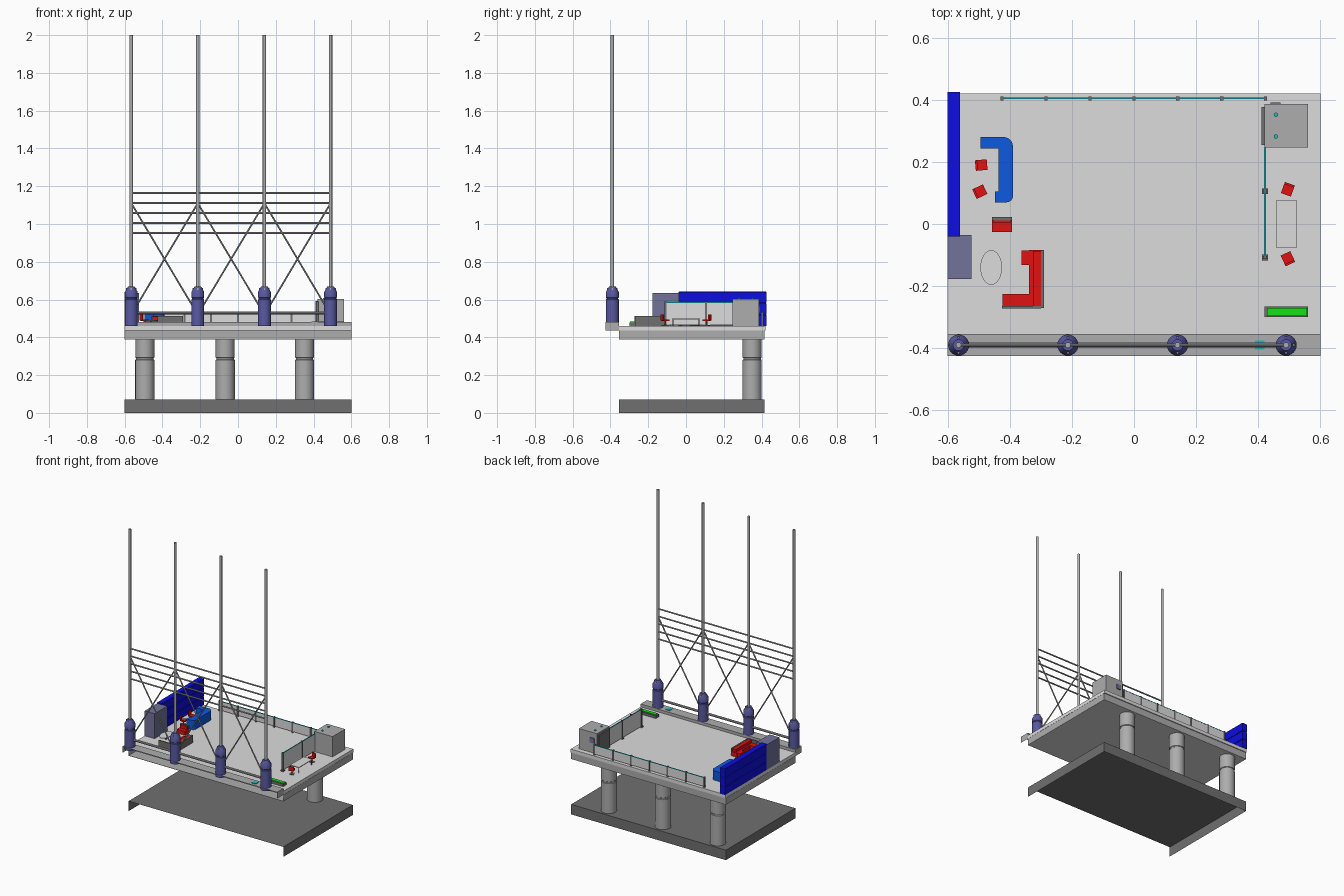
import bpy, bmesh, math
from mathutils import Matrix, Vector

cube = bpy.data.objects.get("Cube")
if cube:
    bpy.data.objects.remove(cube, do_unlink=True)


def material(name, *rgb):
    m = bpy.data.materials.new(name)
    m.use_nodes = True
    m.diffuse_color = (*rgb, 1)
    m.node_tree.nodes["Principled BSDF"].inputs["Base Color"].default_value = (*rgb, 1)
    return m


FLOOR = material("pale floor", .72, .72, .72)
GRAY = material("mid gray", .42, .42, .42)
DARK = material("dark gray", .16, .16, .16)
TOWER = material("tower blue", .1, .1, .36)
SLATE = material("slate", .17, .17, .33)
BLUE = material("deep blue", .004, .004, .75)
AZURE = material("azure", .004, .1, .75)
RED = material("red", .75, .006, .006)
GREEN = material("green", .008, .75, .008)
TEAL = material("teal", .01, .5, .55)


def finish(name, bm, mat, smooth=False):
    mesh = bpy.data.meshes.new(name)
    bm.to_mesh(mesh)
    bm.free()
    mesh.materials.append(mat)
    obj = bpy.data.objects.new(name, mesh)
    bpy.context.collection.objects.link(obj)
    if smooth:
        bpy.ops.object.select_all(action="DESELECT")
        obj.select_set(True)
        bpy.context.view_layer.objects.active = obj
        bpy.ops.object.shade_smooth_by_angle(angle=math.radians(35))
    return obj


def box(name, xs, ys, zs, mat, place=Matrix(), open_sides=()):
    """Box from ranges; open_sides lists outward directions left without a face."""
    bm = bmesh.new()
    bmesh.ops.create_cube(bm, size=1)
    bm.normal_update()
    gone = [f for f in bm.faces if any(f.normal.dot(Vector(d)) > .9 for d in open_sides)]
    bmesh.ops.delete(bm, geom=gone, context="FACES")
    size = [r[1] - r[0] for r in (xs, ys, zs)]
    mid = [(r[1] + r[0]) / 2 for r in (xs, ys, zs)]
    bm.transform(place @ Matrix.Translation(mid) @ Matrix.Diagonal((*size, 1)))
    return finish(name, bm, mat)


def rod(name, a, b, radius, mat, sides=10):
    a, b = Vector(a), Vector(b)
    bm = bmesh.new()
    bmesh.ops.create_cone(bm, cap_ends=True, segments=sides, radius1=radius,
                          radius2=radius, depth=(b - a).length)
    turn = (b - a).to_track_quat("Z", "Y").to_matrix().to_4x4()
    bm.transform(Matrix.Translation((a + b) / 2) @ turn)
    return finish(name, bm, mat, True)


def lathe(name, x, y, profile, mat, stretch=1, sides=24):
    """Closed round body from (radius, height) pairs."""
    bm = bmesh.new()
    rings = []
    for r, z in profile:
        angles = [math.tau * i / sides for i in range(sides)]
        rings.append([bm.verts.new((x + r * math.cos(a), y + stretch * r * math.sin(a), z))
                      for a in angles])
    for low, high in zip(rings, rings[1:]):
        for i in range(sides):
            j = (i + 1) % sides
            bm.faces.new((low[i], low[j], high[j], high[i]))
    bm.faces.new(rings[0][::-1])
    bm.faces.new(rings[-1])
    return finish(name, bm, mat, True)


FRONT, BELOW = (0, -1, 0), (0, 0, -1)
TOP = .46
WIDE = (-.6, .6)

# Ground plinth, deck and front ledge
box("plinth", WIDE, (-.355, .415), (0, .07), DARK, open_sides=(FRONT, BELOW))
box("deck_frame", WIDE, (-.355, .415), (.39, .435), GRAY, open_sides=(FRONT,))
box("deck_floor", WIDE, (-.355, .42), (.436, TOP), FLOOR)
box("deck_soffit", WIDE, (-.355, .415), (.388, .39), FLOOR)
box("front_ledge", WIDE, (-.425, -.355), (.435, .48), GRAY, open_sides=(FRONT, BELOW))

# Support columns with a seam
for x in (-.493, -.068, .352):
    lathe("column", x, .35, [(.051, .07), (.051, .28), (.046, .283), (.046, .29),
                             (.05, .293), (.05, .39)], GRAY)

# Towers, masts and lattice
mast_x = [-.565, -.213, .14, .49]
MY = -.39
for x in mast_x:
    lathe("tower", x, MY, [(.034, .46), (.034, .6), (.031, .603), (.031, .608),
                           (.034, .611), (.034, .64), (.018, .668)], TOWER)
    rod("mast", (x, MY, .66), (x, MY, 2), .009, GRAY, 12)
    for turn in (0, math.pi / 2):
        box("mast_bracket", (-.028, .028), (-.003, .003), (.64, .66), GRAY,
            Matrix.Translation((x, MY, 0)) @ Matrix.Rotation(turn, 4, "Z"))
for i in range(5):
    z = .952 + .053 * i
    rod("cross_bar", (mast_x[0], MY, z), (mast_x[-1], MY, z), .005, GRAY)
for a, b in zip(mast_x, mast_x[1:]):
    rod("brace", (a, MY, 1.11), (b, MY, .52), .0045, GRAY)
    rod("brace", (b, MY, 1.11), (a, MY, .52), .0045, GRAY)
rod("lower_rail", (mast_x[0], MY, .53), (mast_x[-1], MY, .53), .008, GRAY)
box("ledge_marker", (.39, .42), (-.405, -.375), (.48, .484), TEAL)

# Blue side wall of stacked panels, and cabinet
box("wall_core", (-.598, -.568), (-.038, .423), (TOP, .642), BLUE)
for i in range(3):
    z = TOP + .062 * i
    box("wall_panel", (-.6, -.56), (-.04, .425), (z, z + .057), BLUE)
box("cabinet", (-.6, -.523), (-.177, -.036), (TOP, .635), SLATE)


# Hooked bar counter with rounded corners
def arc(cx, cy, r, start, end):
    return [(cx + r * math.cos(math.radians(start + (end - start) * i / 6)),
             cy + r * math.sin(math.radians(start + (end - start) * i / 6))) for i in range(7)]


outline = ([(-.495, .28)] + arc(-.42, .25, .03, 90, 0) + arc(-.41, .09, .02, 0, -90)
           + [(-.448, .07), (-.448, .105), (-.437, .105), (-.437, .243), (-.495, .243)])
bm = bmesh.new()
base = bm.faces.new([bm.verts.new((x, y, TOP)) for x, y in outline])
made = bmesh.ops.extrude_face_region(bm, geom=[base])["geom"]
bmesh.ops.translate(bm, vec=(0, 0, .065), verts=[v for v in made if isinstance(v, bmesh.types.BMVert)])
bmesh.ops.recalc_face_normals(bm, faces=bm.faces)
finish("bar_counter", bm, AZURE, True)

# Corner sofa
box("sofa_side_back", (-.3, -.29), (-.27, -.083), (TOP, .512), DARK)
box("sofa_front_back", (-.425, -.3), (-.272, -.264), (TOP, .512), DARK)
box("sofa_side_seat", (-.338, -.3), (-.264, -.083), (TOP, .49), RED)
box("sofa_side_cushion", (-.325, -.3), (-.264, -.087), (.49, .51), RED)
box("sofa_front_seat", (-.423, -.338), (-.264, -.226), (TOP, .49), RED)
box("sofa_end_seat", (-.362, -.338), (-.132, -.085), (TOP, .49), RED)

# Armchair
box("armchair_seat", (-.457, -.393), (-.025, .015), (TOP, .487), RED)
box("armchair_back", (-.457, -.393), (.012, .022), (TOP, .512), DARK)
box("armchair_cushion", (-.452, -.398), (.003, .012), (.487, .51), RED)

# Swivel chairs, back rest on local -y before turning
for x, y, turn in ((-.49, .19, -85), (-.495, .105, -65), (.495, .11, 160), (.495, -.11, 25)):
    place = Matrix.Translation((x, y, TOP)) @ Matrix.Rotation(math.radians(turn), 4, "Z")
    box("chair_seat", (-.017, .017), (-.015, .017), (.026, .034), RED, place)
    box("chair_back", (-.017, .017), (-.021, -.014), (.03, .06), RED, place)
    box("chair_post", (-.003, .003), (-.003, .003), (.003, .026), DARK, place)
    box("chair_foot", (-.014, .014), (-.014, .014), (0, .004), DARK, place)

# Tables
lathe("oval_table", -.46, -.14, [(.035, .486), (.035, .491)], FLOOR, stretch=1.6)
rod("oval_table_leg", (-.46, -.14, TOP), (-.46, -.14, .486), .006, DARK)
box("long_table", (.457, .525), (-.075, .075), (.495, .5), FLOOR)
for x in (.462, .52):
    for y in (-.07, .07):
        rod("table_leg", (x, y, TOP), (x, y, .495), .0025, DARK, 6)

# Planter
box("planter", (.42, .56), (-.3, -.265), (TOP, .478), DARK)
box("planter_grass", (.428, .558), (-.297, -.271), (.478, .483), GREEN)

# Glazed fence along the back and partition at the side
box("back_glass", (-.425, .425), (.403, .407), (.466, .526), FLOOR)
box("back_rail", (-.425, .425), (.402, .408), (.526, .53), TEAL)
for i in range(7):
    x = -.425 + .1415 * i
    box("back_post", (x - .005, x + .005), (.398, .41), (TOP, .533), DARK)
box("side_glass", (.42, .424), (-.11, .246), (.466, .583), FLOOR)
box("side_rail", (.419, .425), (-.11, .246), (.583, .587), TEAL)
for y in (-.108, .106):
    box("side_post", (.416, .428), (y - .005, y + .005), (TOP, .59), DARK)
    box("side_post_foot", (.412, .432), (y - .009, y + .009), (TOP, .468), DARK)

# Service hut with door, window and roof lights
box("hut", (.42, .56), (.247, .386), (TOP, .602), GRAY)
box("hut_door", (.411, .42), (.255, .377), (TOP, .592), DARK)
box("hut_window", (.44, .472), (.386, .392), (.53, .565), SLATE)
for y in (.282, .352):
    lathe("roof_light", .457, y, [(.007, .602), (.007, .607)], TEAL, sides=12)
